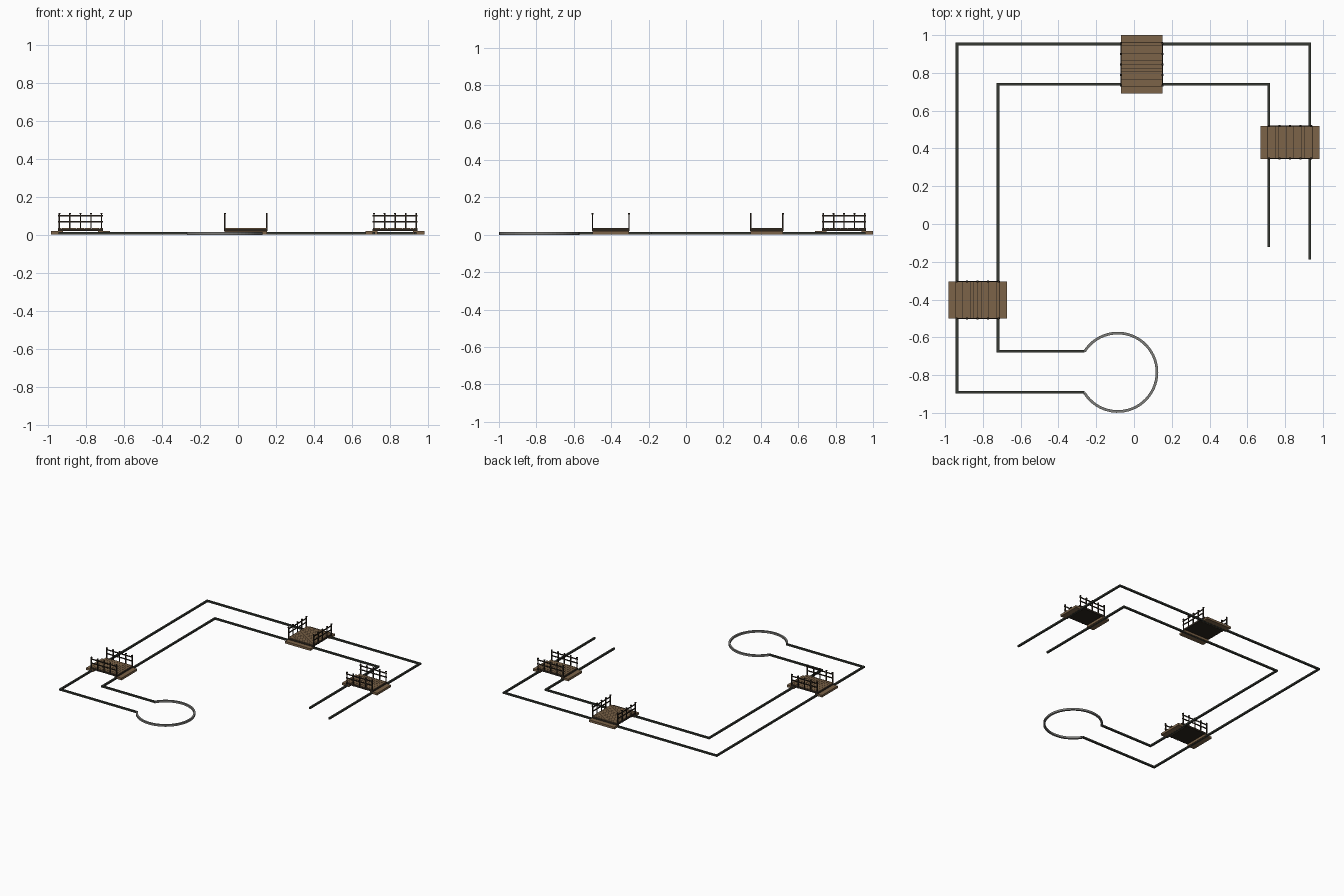
import bpy, bmesh, math
from mathutils import Vector, Matrix

if "Cube" in bpy.data.objects:
    bpy.data.objects.remove(bpy.data.objects["Cube"])


def material(name, rgb):
    m = bpy.data.materials.new(name)
    m.diffuse_color = (*rgb, 1)
    m.use_nodes = True
    m.node_tree.nodes["Principled BSDF"].inputs["Base Color"].default_value = m.diffuse_color
    return m


KERB = material("dark_stone", (0.035, 0.04, 0.032))
RING = material("grey_stone", (0.2, 0.2, 0.19))
WOOD = material("brown_wood", (0.2, 0.125, 0.065))
DARK = material("dark_wood", (0.025, 0.018, 0.012))


def finish(name, bm, mat):
    bmesh.ops.recalc_face_normals(bm, faces=bm.faces)
    mesh = bpy.data.meshes.new(name)
    bm.to_mesh(mesh)
    bm.free()
    ob = bpy.data.objects.new(name, mesh)
    mesh.materials.append(mat)
    bpy.context.collection.objects.link(ob)
    return ob


def add_box(bm, x0, x1, y0, y1, z0, z1):
    c = Vector(((x0 + x1) / 2, (y0 + y1) / 2, (z0 + z1) / 2))
    size = Matrix.Diagonal((x1 - x0, y1 - y0, z1 - z0, 1))
    bmesh.ops.create_cube(bm, size=1, matrix=Matrix.Translation(c) @ size)


def kerb(name, path, width, z0, z1, mat):
    """Rectangular section swept along a flat path with mitred corners."""
    pts = [Vector(p) for p in path]
    bm = bmesh.new()
    rings = []
    for i, p in enumerate(pts):
        a = (p - pts[i - 1]).normalized() if i else None
        b = (pts[i + 1] - p).normalized() if i < len(pts) - 1 else None
        a, b = a or b, b or a
        n = Vector((-a.y - b.y, a.x + b.x)).normalized()
        off = n * (width / 2 / n.dot(Vector((-a.y, a.x))))
        rings.append([bm.verts.new((*(p + off * s), z))
                      for s, z in ((-1, z0), (1, z0), (1, z1), (-1, z1))])
    for r, q in zip(rings, rings[1:]):
        for k in range(4):
            bm.faces.new((r[k], r[(k + 1) % 4], q[(k + 1) % 4], q[k]))
    bm.faces.new(rings[0])
    bm.faces.new(rings[-1])
    return finish(name, bm, mat)


# Channel kerbs and round basin
CX, CY, R = -0.086, -0.785, 0.2075
gap = math.radians(148)
arc = [(CX + R * math.cos(t), CY + R * math.sin(t))
       for t in (-gap + 2 * gap * i / 48 for i in range(49))]
kerb("outer_kerb", [(0.931, -0.187), (0.931, 0.953), (-0.937, 0.953),
                    (-0.937, -0.89), (arc[0][0], -0.89)], 0.014, 0.002, 0.015, KERB)
kerb("inner_kerb", [(0.714, -0.122), (0.714, 0.739), (-0.72, 0.739),
                    (-0.72, -0.673), (arc[-1][0], -0.673)], 0.014, 0.002, 0.015, KERB)
basin = kerb("basin_kerb", arc, 0.014, 0, 0.015, RING)


def bridge(name, cx, cy, width, angle):
    """Footbridge spanning local x, with railings on the two y sides."""
    half, deck, w = 0.155, 0.118, width / 2
    parts = []

    # End steps
    bm = bmesh.new()
    for s in (-1, 1):
        a, b = sorted((s * half, s * (deck - 0.025)))
        add_box(bm, a, b, -w, w, 0.003, 0.02)
    parts.append(finish(name + "_steps", bm, WOOD))

    # Deck frame
    bm = bmesh.new()
    add_box(bm, -deck, deck, -w, w, 0.02, 0.033)
    parts.append(finish(name + "_deck_frame", bm, DARK))

    # Planks
    bm = bmesh.new()
    n = 12
    pitch = 2 * deck / n
    for i in range(n):
        x = -deck + i * pitch
        add_box(bm, x + 0.0008, x + pitch - 0.0008, -w + 0.003, w - 0.003, 0.032, 0.037)
    parts.append(finish(name + "_planks", bm, WOOD))

    # Railings: five capped posts and two rails per side
    bm = bmesh.new()
    for s in (-1, 1):
        y = s * (w - 0.001)
        for i in range(-2, 3):
            x = i * 0.0555
            add_box(bm, x - 0.0035, x + 0.0035, y - 0.0035, y + 0.0035, 0.02, 0.113)
            add_box(bm, x - 0.005, x + 0.005, y - 0.005, y + 0.005, 0.11, 0.117)
        for z in (0.07, 0.101):
            add_box(bm, -deck, deck, y - 0.0025, y + 0.0025, z - 0.004, z + 0.004)
    parts.append(finish(name + "_railings", bm, DARK))

    for ob in parts:
        ob.location = (cx, cy, 0)
        ob.rotation_euler.z = angle


bridge("left_bridge", -0.828, -0.402, 0.197, 0)
bridge("right_bridge", 0.826, 0.432, 0.174, 0)
bridge("back_bridge", 0.041, 0.845, 0.222, math.pi / 2)
